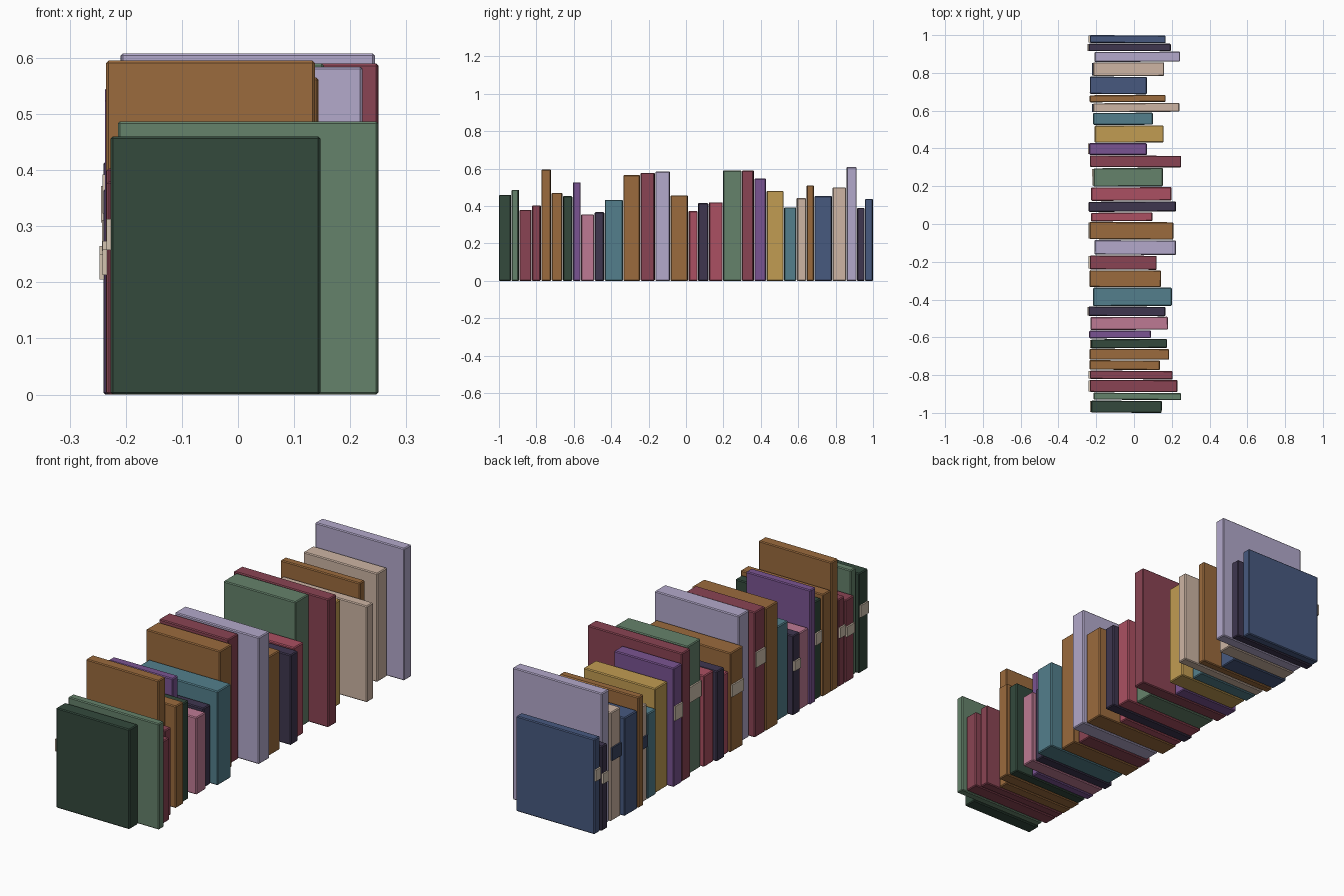
import bpy, bmesh, math, random

if "Cube" in bpy.data.objects:
    bpy.data.objects.remove(bpy.data.objects["Cube"])

random.seed(4)

# cover colour and how far forward that kind of book has its spine
COVERS = {
    "forest": ("33493C", -.227), "green": ("65826B", -.214), "maroon": ("8A4453", -.234),
    "brown": ("9B6B3D", -.235), "purple": ("7A5492", -.237), "pink": ("BE7A94", -.23),
    "plum": ("3E364F", -.24), "teal": ("537F8C", -.216), "lavender": ("B3A9CB", -.209),
    "red": ("AB5062", -.227), "gold": ("C19C52", -.208), "beige": ("CDB5A4", -.216),
    "blue": ("47597F", -.234),
}
PAPER, INK = "D3C3B0", "3A4560"


def material(code):
    mat = bpy.data.materials.get(code)
    if mat is None:
        mat = bpy.data.materials.new(code)
        rgb = [int(code[i:i + 2], 16) / 255 for i in (0, 2, 4)]
        mat.diffuse_color = [((c + 0.055) / 1.055) ** 2.4 for c in rgb] + [1]
        mat.use_nodes = True
        mat.node_tree.nodes["Principled BSDF"].inputs["Base Color"].default_value = mat.diffuse_color
    return mat


def block(name, size, loc, tilt, code, bevel=0):
    bm = bmesh.new()
    bmesh.ops.create_cube(bm, size=1)
    bmesh.ops.scale(bm, vec=size, verts=bm.verts)
    if bevel:
        bmesh.ops.bevel(bm, geom=bm.edges[:], offset=bevel, segments=1, affect='EDGES')
    mesh = bpy.data.meshes.new(name)
    bm.to_mesh(mesh)
    bm.free()
    mesh.materials.append(material(code))
    ob = bpy.data.objects.new(name, mesh)
    ob.location = loc
    ob.rotation_euler[2] = tilt
    bpy.context.collection.objects.link(ob)


# cover, thickness, height, fore-edge x, in shelf order from the front
BOOKS = [
    ("forest", .065, .46, .147), ("green", .04, .487, .25), ("maroon", .065, .38, .23),
    ("maroon", .047, .403, .205), ("brown", .053, .595, .137), ("brown", .057, .47, .186),
    ("forest", .051, .453, .175), ("purple", .042, .527, .09), ("pink", .07, .355, .18),
    ("plum", .052, .367, .166), ("teal", .097, .433, .2), ("brown", .09, .565, .143),
    ("maroon", .076, .577, .12), ("lavender", .079, .584, .222), ("brown", .094, .457, .208),
    ("red", .048, .373, .097), ("plum", .056, .415, .222), ("red", .073, .42, .198),
    ("green", .099, .59, .153), ("maroon", .064, .59, .25), ("purple", .063, .547, .068),
    ("gold", .091, .481, .157), ("teal", .065, .393, .1), ("beige", .05, .443, .24),
    ("brown", .04, .51, .167), ("blue", .094, .453, .068), ("beige", .073, .5, .16),
    ("lavender", .054, .608, .244), ("plum", .04, .39, .195), ("blue", .043, .438, .167),
]
LABELLED = {1, 3, 4, 7, 10, 13, 15, 19, 21, 24, 27, 29, 30}

gap = (2 - sum(b[1] for b in BOOKS)) / (len(BOOKS) - 1)
y = -1
for i, (cover, slot, h, edge) in enumerate(BOOKS, 1):
    code, spine = COVERS[cover]
    tilt = math.radians(random.uniform(-.5, .5))
    width = edge - spine
    thick = slot - width * abs(math.sin(tilt))
    cx, cy = (edge + spine) / 2, y + slot / 2
    block(f"book_{i:02d}", (width, thick, h), (cx, cy, h / 2), tilt, code, .004)
    # label band on the spine
    if i in LABELLED:
        reach = width / 2 + .001
        loc = (cx - reach * math.cos(tilt), cy - reach * math.sin(tilt), h * .62)
        block(f"spine_label_{i:02d}", (.012, thick * .9, h * .12), loc, tilt,
              INK if cover == "beige" else PAPER)
    y += slot + gap
